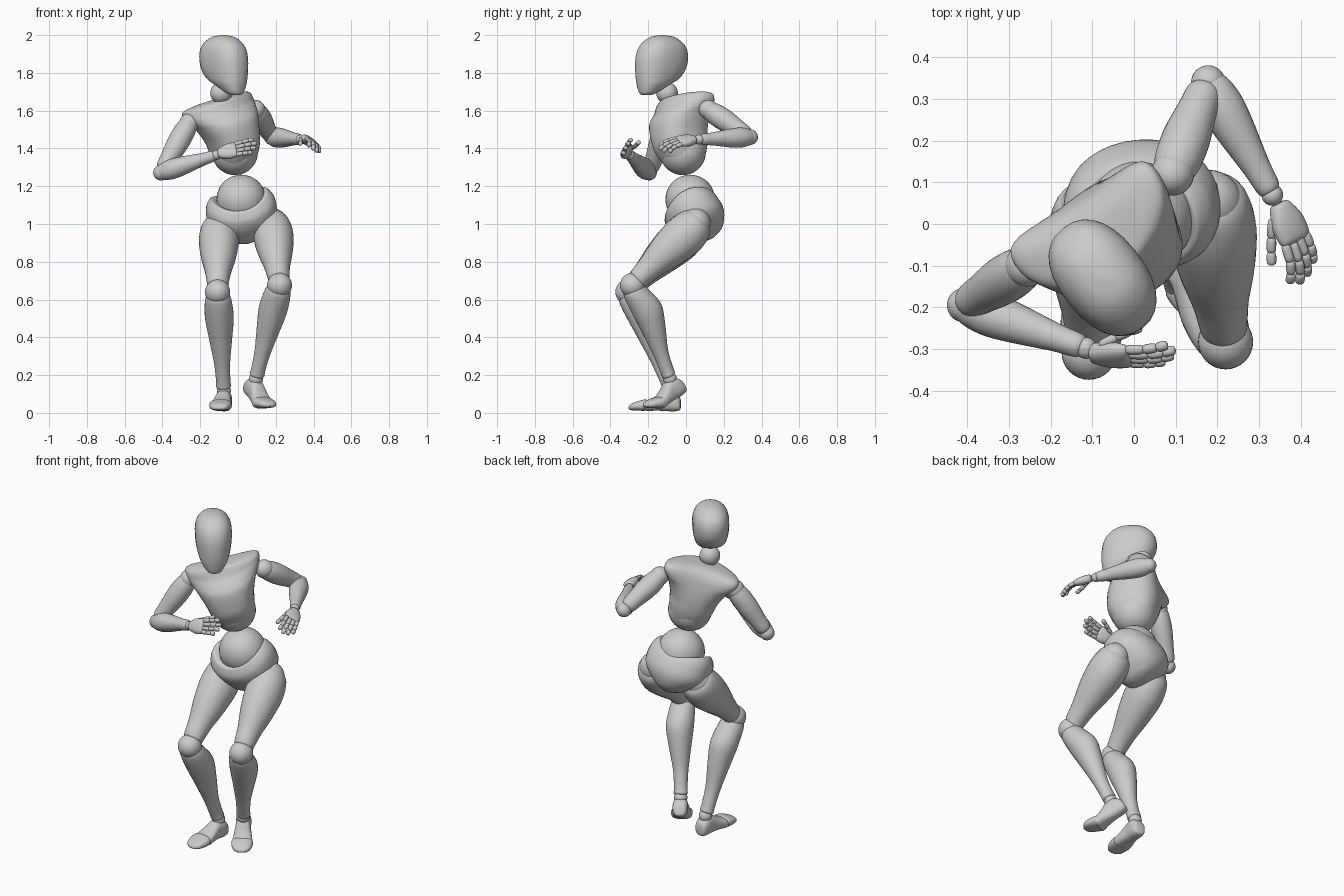
import bpy, bmesh
from math import sin, cos, pi, radians
from mathutils import Vector as V, Matrix

if "Cube" in bpy.data.objects:
    bpy.data.objects.remove(bpy.data.objects["Cube"])


def frame(o, z, x):
    """Matrix at o with local Z along z and local X as near x as possible."""
    z = V(z).normalized()
    x = V(x)
    x = (x - z * x.dot(z)).normalized()
    m = Matrix((x, z.cross(x), z)).transposed().to_4x4()
    m.translation = V(o)
    return m


def finish(name, bm):
    bmesh.ops.recalc_face_normals(bm, faces=bm.faces)
    me = bpy.data.meshes.new(name)
    bm.to_mesh(me)
    bm.free()
    for p in me.polygons:
        p.use_smooth = True
    ob = bpy.data.objects.new(name, me)
    bpy.context.collection.objects.link(ob)
    return ob


def spline(s, sub):
    """Smooth in-between sections through the given ones."""
    out = []
    for i in range(len(s) - 1):
        p = [s[max(i - 1, 0)], s[i], s[i + 1], s[min(i + 2, len(s) - 1)]]
        for k in range(sub):
            t = k / sub
            out.append([0.5 * (2 * b + (c - a) * t + (2 * a - 5 * b + 4 * c - d) * t * t
                               + (3 * b - a - 3 * c + d) * t ** 3) for a, b, c, d in zip(*p)])
    return out + [list(s[-1])]


def loft(name, m, secs, power=2.0, n=28, sub=4, warp=None):
    """Sections are (z, half width, y low, y high)."""
    bm = bmesh.new()
    rings = []
    for z, w, lo, hi in spline(secs, sub):
        ring = []
        for k in range(n):
            c, s = cos(2 * pi * k / n), sin(2 * pi * k / n)
            px = max(w, .002) * abs(c) ** (2 / power) * (1 if c > 0 else -1)
            py = (hi + lo) / 2 + max(hi - lo, .004) / 2 * abs(s) ** (2 / power) * (1 if s > 0 else -1)
            p = V((px, py, z))
            ring.append(bm.verts.new(m @ (warp(p) if warp else p)))
        rings.append(ring)
    for a, b in zip(rings, rings[1:]):
        for k in range(n):
            bm.faces.new((a[k], a[(k + 1) % n], b[(k + 1) % n], b[k]))
    bm.faces.new(rings[0])
    bm.faces.new(rings[-1])
    return finish(name, bm)


def limb(name, a, b, prof, x=(1, 0, 0), **kw):
    a, b = V(a), V(b)
    L = (b - a).length
    full = [(p[0] * L, p[1], -p[1], p[1]) if len(p) == 2 else (p[0] * L, *p[1:]) for p in prof]
    return loft(name, frame(a, b - a, x), full, **kw)


def ball(name, c, r):
    bm = bmesh.new()
    bmesh.ops.create_uvsphere(bm, u_segments=32, v_segments=18, radius=r,
                              matrix=Matrix.Translation(V(c)))
    return finish(name, bm)


# head and neck
loft("head", frame((-.077, -.127, 1.845), (0, 0, 1), (.78, .62, 0)),
     [(-.163, .015, -.125, -.085), (-.152, .042, -.14, -.05), (-.11, .072, -.15, .025),
      (-.075, .087, -.155, .095), (-.02, .098, -.157, .138), (.04, .102, -.152, .15),
      (.09, .095, -.133, .138), (.125, .075, -.1, .105), (.147, .044, -.06, .065), (.155, .005, -.01, .01)],
     power=2.3, sub=5)
ball("neck_ball", (-.09, -.1, 1.693), .057)

# chest with raised shoulder caps, rib ball below
CX = V((.81, .52, .26))
C = frame((.01, 0, 1.265), CX.cross(V((-.54, .84, 0))), CX)
loft("chest", C,
     [(.055, .085, -.085, .085), (.07, .102, -.105, .105), (.14, .125, -.145, .13), (.21, .14, -.155, .138),
      (.28, .17, -.152, .135), (.32, .197, -.13, .128), (.355, .21, -.1, .12),
      (.385, .198, -.085, .105), (.407, .13, -.075, .08), (.416, .04, -.06, .05)], power=2.4, sub=5, n=36,
     warp=lambda p: p + V((0, 1.5 * p.x ** 2, .3 * p.x ** 2)) * max(0, min(1, (p.z - .2) / .12)))
ball("rib_ball", C @ V((0, 0, .12)), .122)

# belly and pelvis, the rim rising at the hips
ball("belly_ball", (.017, .022, 1.13), .131)
loft("pelvis", frame((.017, .035, 1.075), (-.15, -.36, .87), (.98, .08, .17)),
     [(.05, .12, -.1, .1), (.062, .145, -.128, .122), (.05, .16, -.145, .138), (.01, .185, -.16, .148),
      (-.05, .185, -.155, .153), (-.1, .15, -.135, .14), (-.15, .085, -.105, .105), (-.178, .03, -.05, .05)],
     power=2.2, n=36,
     warp=lambda p: p + V((0, 0, 1.3 * p.x ** 2 - 1.1 * p.y ** 2)) * max(0, min(1, (p.z + .05) / .1)))

THIGH = [(-.1, .02, -.03, .02), (-.075, .06, -.065, .055), (0, .092, -.102, .09), (.2, .106, -.118, .106),
         (.45, .093, -.098, .095), (.7, .068, -.07, .07), (.86, .058, -.058, .058), (.91, .052, -.055, .05),
         (.925, .03, -.03, .03)]
CALF = [(.02, .03, -.03, .03), (.03, .058, -.058, .052), (.1, .071, -.075, .06), (.28, .076, -.108, .054),
        (.48, .062, -.087, .044), (.72, .043, -.05, .035), (.9, .038, -.039, .034), (.96, .039, -.037, .034),
        (.975, .02, -.02, .02)]
UPPER = [(-.06, .015), (-.02, .04), (.12, .055), (.38, .058), (.7, .048), (.9, .041), (.96, .02)]
FORE = [(-.05, .012), (-.03, .03), (.04, .045), (.2, .053), (.4, .049), (.75, .034), (.95, .028), (.98, .012)]


def leg(side, hip, knee, ankle, toe_dir, pitch):
    hip, knee, ankle = V(hip), V(knee), V(ankle)
    ball(side + "_hip_ball", hip, .08)
    limb(side + "_thigh", hip, knee, THIGH)
    ball(side + "_knee_ball", knee + V((0, .005, 0)), .066)
    limb(side + "_calf", knee, ankle, CALF)
    ball(side + "_ankle_ball", ankle, .037)
    # foot lofts run forward, local Y points up
    d = V((*toe_dir, 0)).normalized()
    right = V((-d.y, d.x, 0))
    f = d * cos(pitch) - V((0, 0, sin(pitch)))
    m = frame(ankle, f, -right)
    if (m.to_3x3() @ V((0, 1, 0))).z < 0:
        m = frame(ankle, f, right)
    loft(side + "_foot", m,
         [(-.052, .018, -.09, -.055), (-.045, .034, -.105, -.03), (-.015, .042, -.11, .0), (.03, .042, -.108, .0),
          (.08, .05, -.106, -.03), (.125, .057, -.108, -.05), (.138, .045, -.1, -.06)], power=2.6)
    b = m @ V((0, -.106, .125))
    b.z = max(b.z, .01)
    t = frame(b, d, m.to_3x3() @ V((1, 0, 0)))
    loft(side + "_toes", t,
         [(-.005, .045, .012, .05), (.01, .059, 0, .06), (.05, .056, 0, .05), (.085, .042, .002, .036),
          (.1, .015, .008, .02)], power=2.6)


leg("right", (-.1, .03, .985), (-.108, -.313, .64), (-.075, -.08, .118), (-.12, -1), 0)
leg("left", (.18, .05, 1.005), (.22, -.288, .675), (.095, -.085, .18), (.5, -.85), radians(30))


def hand(side, wrist, d, t, flip, curl):
    """d points along the hand, t toward the thumb."""
    wrist, d = V(wrist), V(d).normalized()
    t = V(t)
    t = (t - d * t.dot(d)).normalized()
    n = d.cross(t) * flip
    limb(side + "_palm", wrist, wrist + d * .1,
         [(0, .018, -.014, .014), (.1, .028, -.022, .022), (.5, .043, -.024, .024), (.9, .043, -.018, .018),
          (1.02, .034, -.008, .008)], x=t, power=2.4, n=20)
    seg = [(-.06, .004), (.06, .0105), (.5, .0118), (.92, .0105), (1.05, .004)]

    def digit(name, p, a0, lens, spread, step, base):
        for j, L in enumerate(lens):
            a = a0 + step * j
            q = p + (base * cos(a) + n * sin(a) + t * spread).normalized() * L
            limb(f"{side}_{name}_{j + 1}", p, q, seg, x=t, n=12, sub=2)
            p = q

    for i, (nm, s) in enumerate(zip(("index", "middle", "ring", "little"), (.96, 1.05, 1, .8))):
        o = 1.5 - i
        digit(nm, wrist + d * (.1 - .004 * abs(o - .5)) + t * .021 * o, curl * .5,
              [.045 * s, .034 * s, .028 * s], .05 * o, curl, d)
    digit("thumb", wrist + d * .03 + t * .03 + n * .008, .45, [.045, .036, .03], .3, -.08, d)


def arm(side, shoulder, elbow, wrist):
    ball(side + "_shoulder_ball", shoulder, .052)
    limb(side + "_upper_arm", shoulder, elbow, UPPER)
    ball(side + "_elbow_ball", elbow, .041)
    limb(side + "_forearm", elbow, wrist, FORE, x=(0, 0, 1))
    ball(side + "_wrist_ball", wrist, .026)


arm("right", (-.258, -.1, 1.535), (-.408, -.195, 1.272), (-.115, -.298, 1.365))
hand("right", (-.105, -.31, 1.37), (.95, -.08, .26), (-.3, .5, .8), -1, .14)
arm("left", (.092, .12, 1.605), (.178, .34, 1.46), (.332, .07, 1.447))
hand("left", (.347, .05, 1.447), (.42, -.9, -.1), (-.8, -.3, .5), 1, .33)
